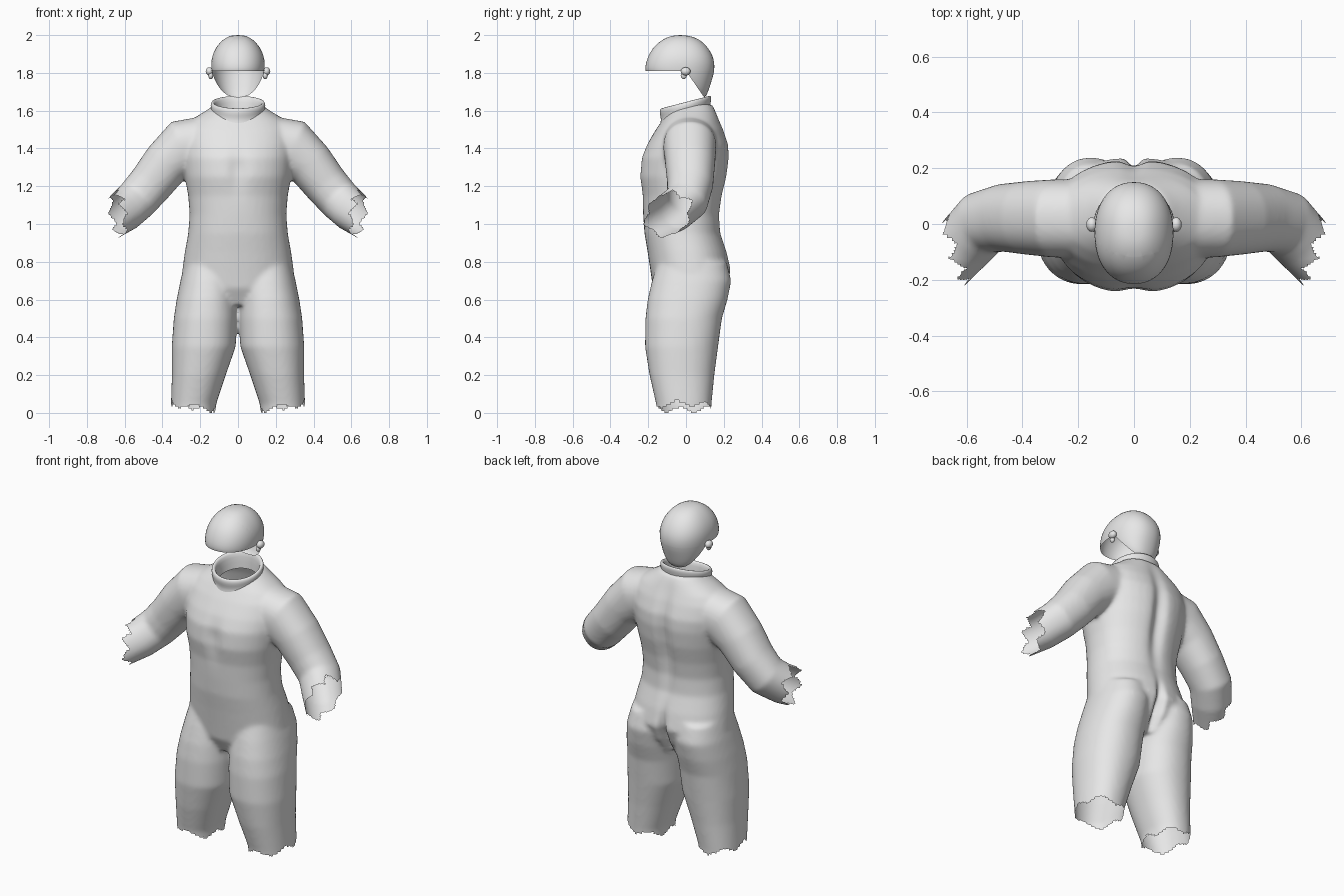
import bpy, bmesh, math
from mathutils import Vector

if "Cube" in bpy.data.objects:
    bpy.data.objects.remove(bpy.data.objects["Cube"])

grey = bpy.data.materials.new("plain_grey")
grey.diffuse_color = (0.8, 0.8, 0.8, 1)
grey.use_nodes = True
grey.node_tree.nodes["Principled BSDF"].inputs["Base Color"].default_value = grey.diffuse_color


def spow(v, e):
    return math.copysign(abs(v) ** e, v)


def ring(c, u, v, n=40, power=2.2):
    """Superellipse of points round c with half-axes u and v."""
    pts = []
    for i in range(n):
        a = 2 * math.pi * i / n
        pts.append(c + u * spow(math.cos(a), 2 / power) + v * spow(math.sin(a), 2 / power))
    return pts


def loft(bm, rings, cap=True):
    rows = [[bm.verts.new(p) for p in r] for r in rings]
    n = len(rows[0])
    for a, b in zip(rows, rows[1:]):
        for i in range(n):
            j = (i + 1) % n
            bm.faces.new((a[i], a[j], b[j], b[i]))
    if cap:
        bm.faces.new(rows[0][::-1])
        bm.faces.new(rows[-1])


def level(z, x0, x1, yf, yb, power=2.2):
    """Horizontal ring from its x and y limits."""
    return ring(Vector(((x0 + x1) / 2, (yf + yb) / 2, z)),
                Vector(((x1 - x0) / 2, 0, 0)), Vector((0, (yb - yf) / 2, 0)), power=power)


def finish(bm, name):
    bmesh.ops.recalc_face_normals(bm, faces=bm.faces)
    me = bpy.data.meshes.new(name)
    bm.to_mesh(me)
    bm.free()
    ob = bpy.data.objects.new(name, me)
    bpy.context.collection.objects.link(ob)
    me.materials.append(grey)
    me.shade_smooth()
    return ob


def bake(ob):
    """Replace the mesh by its modified version."""
    dg = bpy.context.evaluated_depsgraph_get()
    me = bpy.data.meshes.new_from_object(ob.evaluated_get(dg))
    ob.modifiers.clear()
    ob.data = me


def tooth(t):
    return abs((t % 1) * 2 - 1) * 2 - 1


def bump(v, centre, width):
    return math.exp(-((v - centre) / width) ** 2)


# suit: torso, legs and sleeves lofted, then fused
bm = bmesh.new()
torso = [(.57, .20, -.13, .14), (.66, .285, -.175, .205), (.75, .296, -.188, .24),
         (.85, .282, -.203, .218), (.95, .264, -.22, .185), (1.05, .256, -.227, .18),
         (1.15, .264, -.232, .195), (1.25, .282, -.25, .22), (1.35, .295, -.24, .232),
         (1.42, .30, -.208, .228), (1.5, .29, -.16, .2), (1.55, .25, -.125, .178),
         (1.6, .17, -.09, .158), (1.635, .12, -.05, .14)]
loft(bm, [level(z, -w, w, f, b) for z, w, f, b in torso])
legs = [(-.06, .125, .355, -.15, .13), (.05, .116, .355, -.158, .135), (.2, .065, .35, -.193, .15),
        (.35, .012, .351, -.217, .17), (.5, .004, .34, -.215, .19), (.6, .004, .325, -.203, .22),
        (.7, .004, .305, -.18, .24), (.8, .01, .28, -.15, .215)]
arm = [(.12, .02, 1.44, .14, .14), (.29, .02, 1.405, .15, .14), (.38, .022, 1.32, .127, .132),
       (.465, .022, 1.21, .118, .122), (.54, .005, 1.125, .113, .115), (.60, -.06, 1.07, .11, .108),
       (.68, -.15, 1.02, .105, .10), (.75, -.23, .98, .10, .10)]
for s in (1, -1):
    loft(bm, [level(z, s * a, s * b, f, k) for z, a, b, f, k in legs])
    path = [Vector(p[:3]) for p in arm]
    rings = []
    for i, p in enumerate(arm):
        t = (path[min(i + 1, len(arm) - 1)] - path[max(i - 1, 0)]).normalized()
        u = t.cross(Vector((0, 1, 0))).normalized()
        pts = ring(path[i], u * p[3], t.cross(u) * p[4])
        rings.append([Vector((q.x * s, q.y, q.z)) for q in pts])
    loft(bm, rings)
suit = finish(bm, "suit")
rm = suit.modifiers.new("fuse", 'REMESH')
rm.mode = 'VOXEL'
rm.voxel_size = .011
sm = suit.modifiers.new("soften", 'SMOOTH')
sm.factor = .5
sm.iterations = 10
bake(suit)

# spine, seat and chest grooves, then torn openings
bm = bmesh.new()
bm.from_mesh(suit.data)
for v in bm.verts:
    x, y, z = v.co
    if y > .05:
        v.co.y -= .03 * bump(x, 0, .04) * bump(z, 1.25, .25)
        v.co.y -= .055 * bump(x, 0, .022) * bump(z, .68, .12)
    elif y < -.05:
        v.co.y += .018 * bump(x, 0, .05) * bump(z, 1.28, .1)
cut_n, cut_p = Vector((.95, -.29, -.1)), Vector((.67, 0, 1.1))
gone = []
for f in bm.faces:
    c = f.calc_center_median()
    p = Vector((abs(c.x), c.y, c.z))
    cuff = math.atan2(p.z - 1.06, p.y + .1) / (2 * math.pi)
    hem = math.atan2(p.y, p.x - .235) / (2 * math.pi)
    sleeve = p.x > .5 and p.z < 1.3 and cut_n.dot(p - cut_p) > .022 * tooth(cuff * 7)
    leg = p.z < .022 + (p.x - .13) * .14 + .018 * tooth(hem * 5 + .3)
    neck = p.z > 1.5 and (p.x / .128) ** 2 + (p.y / .118) ** 2 < 1
    if sleeve or leg or neck:
        gone.append(f)
bmesh.ops.delete(bm, geom=gone, context='FACES')
low = min(v.co.z for v in bm.verts)
for v in bm.verts:
    v.co.z -= low * bump(v.co.z, 0, .15)
bm.to_mesh(suit.data)
bm.free()
suit.data.shade_smooth()

# rolled collar, tilted forward
bm = bmesh.new()
collar = [(.165, .138, 1.55), (.14, .128, 1.583), (.142, .134, 1.607), (.147, .138, 1.63),
          (.14, .133, 1.647), (.127, .121, 1.645), (.118, .112, 1.625), (.114, .108, 1.55)]
rows = []
for rx, ry, z in collar:
    rows.append(ring(Vector((0, -.003, z)), Vector((rx, 0, 0)), Vector((0, ry, ry * .26)), power=2))
loft(bm, rows, cap=False)
col = finish(bm, "collar")
col.modifiers.new("round", 'SUBSURF').levels = 1
bake(col)

# hollow head shell, cut away at the face
bm = bmesh.new()
head = [(2.0, .025, -.055, -.005), (1.99, .06, -.1, .045), (1.965, .093, -.142, .088),
        (1.93, .12, -.178, .12), (1.89, .137, -.2, .142), (1.85, .143, -.214, .152),
        (1.81, .141, -.218, .15), (1.78, .135, -.2, .143), (1.74, .118, -.12, .13),
        (1.7, .09, -.03, .117), (1.66, .05, .02, .1)]
loft(bm, [level(z, -w, w, f, b) for z, w, f, b in head])
shell = finish(bm, "head")
shell.modifiers.new("round", 'SUBSURF').levels = 1
bake(shell)
bm = bmesh.new()
bm.from_mesh(shell.data)
rim = Vector((0, 0, 1.81))
planes = [Vector((0, 0, 1)), Vector((0, 1.45, 1)).normalized()]
for n in planes:
    bmesh.ops.bisect_plane(bm, geom=bm.verts[:] + bm.edges[:] + bm.faces[:], plane_co=rim, plane_no=n)
gone = [f for f in bm.faces if all(n.dot(f.calc_center_median() - rim) < 0 for n in planes)]
bmesh.ops.delete(bm, geom=gone, context='FACES')
bm.to_mesh(shell.data)
bm.free()
shell.data.shade_smooth()

# ears: upper shell and lobe
for s, side in ((1, "left"), (-1, "right")):
    bm = bmesh.new()
    for pos, size in (((.151, -.002, 1.808), (.02, .026, .022)), ((.144, -.012, 1.785), (.013, .016, .018))):
        made = bmesh.ops.create_uvsphere(bm, u_segments=16, v_segments=10, radius=1)['verts']
        for v in made:
            v.co = Vector([a * b + p for a, b, p in zip(v.co, size, pos)])
            v.co.x *= s
    finish(bm, side + "_ear")
